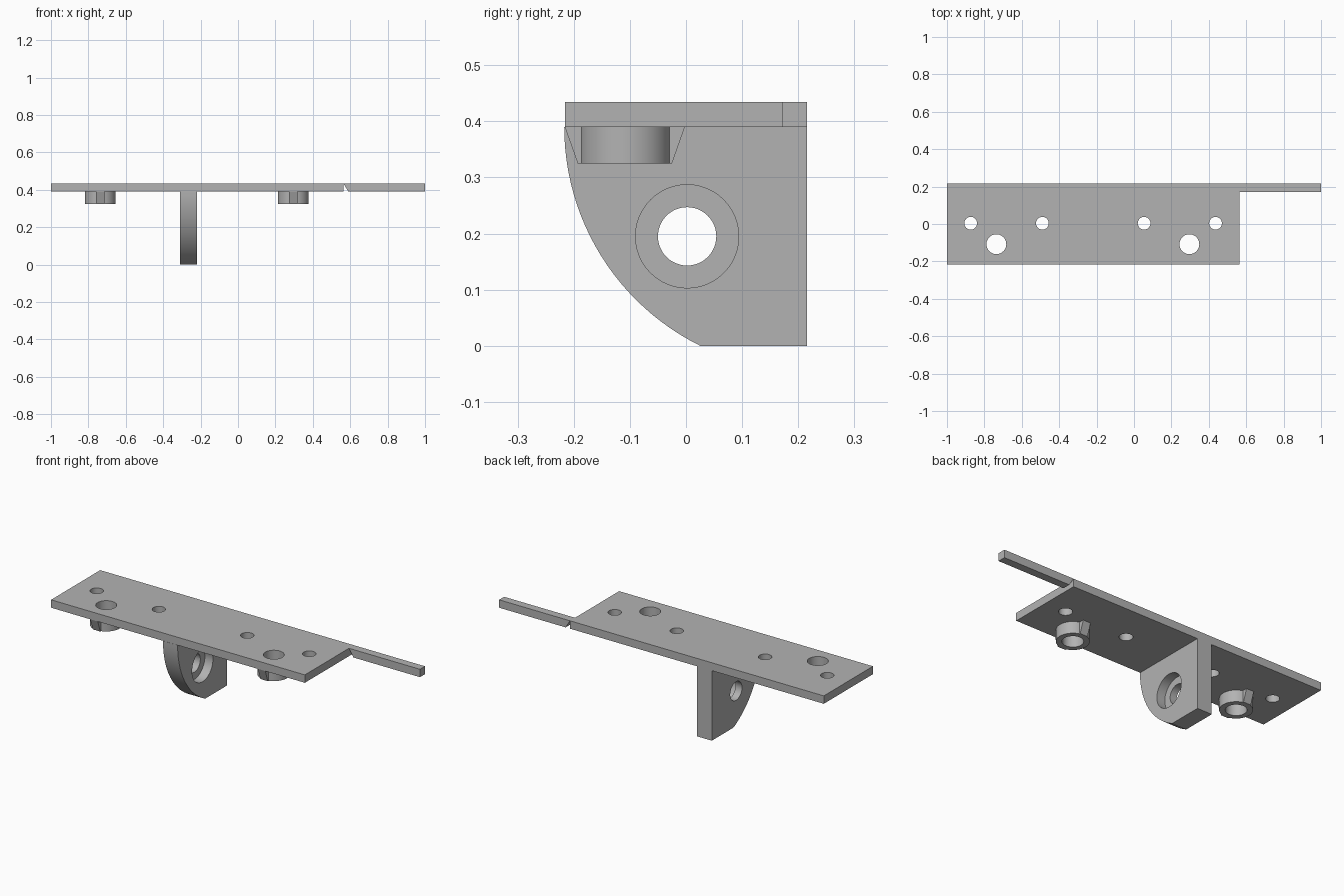
import bpy, bmesh, math
from mathutils import Matrix, Vector

if "Cube" in bpy.data.objects:
    bpy.data.objects.remove(bpy.data.objects["Cube"])

TOP, UNDER, BOSS_Z = 0.434, 0.39, 0.325
BOSSES = [(-0.736, -0.108), (0.296, -0.108)]
SCREWS = [(-0.873, 0.004), (-0.49, 0.004), (0.054, 0.004), (0.436, 0.004)]

grey = bpy.data.materials.new("grey")
grey.diffuse_color = (0.45, 0.45, 0.45, 1)
grey.use_nodes = True
grey.node_tree.nodes["Principled BSDF"].inputs["Base Color"].default_value = grey.diffuse_color


def prism(name, outline, axis, start, end):
    """Extrude a 2D outline along x (outline is y, z) or z (outline is x, y) or y (outline is x, z)."""
    place = {"x": lambda a, b: (start, a, b),
             "y": lambda a, b: (a, start, b),
             "z": lambda a, b: (a, b, start)}[axis]
    step = Vector([end - start if axis == k else 0 for k in "xyz"])
    bm = bmesh.new()
    face = bm.faces.new([bm.verts.new(place(*p)) for p in outline])
    new = bmesh.ops.extrude_face_region(bm, geom=[face])["geom"]
    bmesh.ops.translate(bm, vec=step, verts=[g for g in new if isinstance(g, bmesh.types.BMVert)])
    bmesh.ops.recalc_face_normals(bm, faces=bm.faces)
    mesh = bpy.data.meshes.new(name)
    bm.to_mesh(mesh)
    bm.free()
    ob = bpy.data.objects.new(name, mesh)
    mesh.materials.append(grey)
    bpy.context.collection.objects.link(ob)
    return ob


def circle(cx, cy, r, n=48):
    return [(cx + r * math.cos(math.tau * i / n), cy + r * math.sin(math.tau * i / n)) for i in range(n)]


def combine(ob, other, operation):
    """Apply a boolean and remove the helper."""
    mod = ob.modifiers.new("bool", "BOOLEAN")
    mod.object, mod.operation, mod.solver = other, operation, "EXACT"
    bpy.context.view_layer.objects.active = ob
    bpy.ops.object.modifier_apply(modifier=mod.name)
    bpy.data.objects.remove(other, do_unlink=True)


def smooth(ob):
    bpy.ops.object.select_all(action="DESELECT")
    ob.select_set(True)
    bpy.context.view_layer.objects.active = ob
    bpy.ops.object.shade_smooth_by_angle(angle=math.radians(20))


# Mounting plate with its narrow break-off strip
plate = prism("mounting_plate", [(-1, -0.216), (0.563, -0.216), (0.563, 0.172), (1, 0.172),
                                 (1, 0.216), (-1, 0.216)], "z", UNDER, TOP)
# V-shaped snap notch under the strip
combine(plate, prism("notch", [(0.563, UNDER - 0.01), (0.596, UNDER - 0.01), (0.5645, TOP - 0.002),
                               (0.563, TOP - 0.002)], "y", 0.1, 0.3), "DIFFERENCE")
for x, y in SCREWS:
    combine(plate, prism("screw_hole", circle(x, y, 0.034), "z", 0.3, 0.5), "DIFFERENCE")
for x, y in BOSSES:
    combine(plate, prism("boss_hole", circle(x, y, 0.053), "z", 0.3, 0.5), "DIFFERENCE")
smooth(plate)

# Bosses, each with a tapered rib running front to back
for i, (x, y) in enumerate(BOSSES):
    boss = prism(f"boss_{i + 1}", circle(x, y, 0.082), "z", BOSS_Z, UNDER)
    rib = prism("rib", [(-0.216, UNDER), (-0.002, UNDER), (-0.025, BOSS_Z), (-0.193, BOSS_Z)],
                "x", x - 0.023, x + 0.023)
    combine(boss, rib, "UNION")
    combine(boss, prism("bore", circle(x, y, 0.053), "z", 0.2, 0.5), "DIFFERENCE")
    smooth(boss)

# Hanging lug with a curved front edge and a counterbored hole
start, R = math.asin(0.39 / 0.435), 0.435
arc = [(0.218 - R * math.cos(start * i / 24), UNDER - R * math.sin(start * i / 24)) for i in range(25)]
lug = prism("lug", [(0.216, UNDER)] + arc + [(0.216, 0)], "x", -0.31, -0.22)
combine(lug, prism("pin_hole", circle(0.002, 0.195, 0.052), "x", -0.4, -0.1), "DIFFERENCE")
combine(lug, prism("counterbore", circle(0.002, 0.195, 0.092), "x", -0.27, -0.1), "DIFFERENCE")
smooth(lug)
